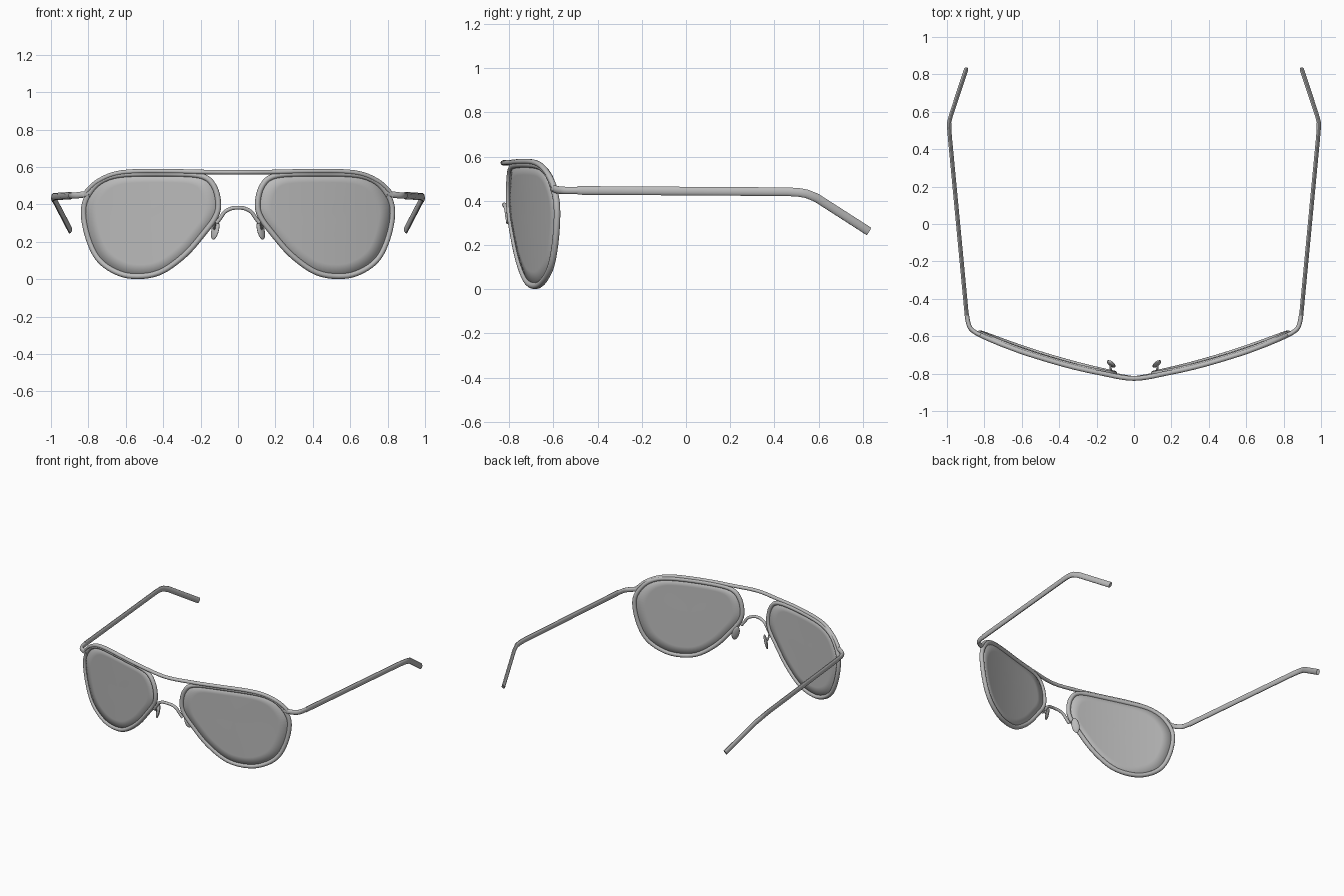
import bpy, bmesh, math
from mathutils import Vector, Matrix

cube = bpy.data.objects.get("Cube")
if cube:
    bpy.data.objects.remove(cube, do_unlink=True)

GREY = (0.5, 0.5, 0.5, 1)
grey = bpy.data.materials.new("satin grey")
grey.use_nodes = True
grey.diffuse_color = GREY
grey.node_tree.nodes["Principled BSDF"].inputs["Base Color"].default_value = GREY


def wrap(x, z):
    """Point on the curved front surface of the glasses."""
    x0 = abs(x)
    return Vector((x, -0.82 + 0.129 * x0 + 0.182 * x0 * x0 + 0.015 * (0.58 - z) / 0.58, z))


def smooth_path(pts, closed=False, steps=5):
    """Catmull-Rom curve through the points."""
    pts = [Vector(p) for p in pts]
    n = len(pts)
    pick = (lambda i: pts[i % n]) if closed else (lambda i: pts[max(0, min(n - 1, i))])
    out = []
    for i in range(n if closed else n - 1):
        a, b, c, d = (pick(i + k) for k in (-1, 0, 1, 2))
        for s in range(steps):
            t = s / steps
            out.append(0.5 * (2 * b + (c - a) * t + (2 * a - 5 * b + 4 * c - d) * t * t
                              + (3 * b - a - 3 * c + d) * t ** 3))
    return out if closed else out + [pts[-1]]


def finish(name, bm, mirror=True):
    bmesh.ops.recalc_face_normals(bm, faces=bm.faces)
    mesh = bpy.data.meshes.new(name)
    bm.to_mesh(mesh)
    bm.free()
    mesh.materials.append(grey)
    mesh.polygons.foreach_set("use_smooth", [True] * len(mesh.polygons))
    mesh.set_sharp_from_angle(angle=math.radians(40))
    obj = bpy.data.objects.new(name, mesh)
    bpy.context.collection.objects.link(obj)
    if mirror:
        obj.modifiers.new("Mirror", "MIRROR").use_mirror_merge = False
    return obj


def tube(name, path, half_w, half_h, ref, closed=False, mirror=True, sides=14):
    """Sweep an oval along a path; half_h is measured towards ref."""
    bm = bmesh.new()
    n = len(path)
    rings = []
    for i, p in enumerate(path):
        before = path[i - 1] if closed or i else p
        after = path[(i + 1) % n] if closed or i < n - 1 else p
        t = ((p - before).normalized() + (after - p).normalized()).normalized()
        side = t.cross(Vector(ref)).normalized()
        up = side.cross(t)
        rings.append([bm.verts.new(p + side * half_w * math.cos(a) + up * half_h * math.sin(a))
                      for a in (2 * math.pi * k / sides for k in range(sides))])
    for i in range(n if closed else n - 1):
        a, b = rings[i], rings[(i + 1) % n]
        for k in range(sides):
            m = (k + 1) % sides
            bm.faces.new((a[k], a[m], b[m], b[k]))
    if not closed:
        bm.faces.new(rings[0])
        bm.faces.new(rings[-1])
    return finish(name, bm, mirror)


# Lens rims
outline = [(0.105, 0.40), (0.125, 0.49), (0.185, 0.548), (0.33, 0.563), (0.6, 0.56),
           (0.72, 0.53), (0.79, 0.465), (0.825, 0.375), (0.808, 0.245), (0.755, 0.12),
           (0.67, 0.048), (0.56, 0.016), (0.42, 0.036), (0.285, 0.13), (0.18, 0.25),
           (0.122, 0.33)]
rim = [wrap(p.x, p.z) for p in smooth_path([wrap(x, z) for x, z in outline], closed=True)]
tube("lens_rims", rim, 0.015, 0.015, (0, 1, 0), closed=True)

# Lenses: concentric rings that follow the wrapped front
bm = bmesh.new()
cx, cz = 0.47, 0.33
loops = [[bm.verts.new(wrap(cx + (p.x - cx) * s, cz + (p.z - cz) * s)) for p in rim]
         for s in (1, 0.8, 0.6, 0.4, 0.2)]
for a, b in zip(loops, loops[1:]):
    for k in range(len(rim)):
        m = (k + 1) % len(rim)
        bm.faces.new((a[k], a[m], b[m], b[k]))
hub = bm.verts.new(wrap(cx, cz))
for k in range(len(rim)):
    bm.faces.new((loops[-1][k], loops[-1][(k + 1) % len(rim)], hub))
lenses = finish("lenses", bm)
thick = lenses.modifiers.new("Solidify", "SOLIDIFY")
thick.thickness = 0.008
thick.offset = 0


def across(half):
    """Mirror a half profile that starts on the centre line."""
    return [wrap(-x, z) for x, z in reversed(half[1:])] + [wrap(x, z) for x, z in half]


# Brow bar over both rims, and the nose bridge
brow = across([(0, 0.572), (0.18, 0.573), (0.36, 0.577), (0.56, 0.576), (0.67, 0.56),
               (0.75, 0.523), (0.80, 0.48), (0.825, 0.445)])
for p in brow:
    p.y -= 0.006
tube("brow_bar", smooth_path(brow), 0.012, 0.013, (0, 1, 0), mirror=False)
bridge = across([(0, 0.382), (0.035, 0.378), (0.07, 0.36), (0.092, 0.33), (0.115, 0.30)])
for p in bridge:
    p.y -= 0.008
tube("nose_bridge", smooth_path(bridge), 0.010, 0.010, (0, 1, 0), mirror=False)

# End pieces curling back from the rims, and the temple arms
UP = (0, 0, 1)
end_piece = [(0.795, -0.605, 0.458), (0.845, -0.582, 0.45), (0.88, -0.548, 0.447),
             (0.895, -0.48, 0.447)]
tube("end_pieces", smooth_path(end_piece), 0.012, 0.017, UP)
arm = [(0.894, -0.49, 0.447), (0.984, 0.46, 0.441), (0.988, 0.51, 0.438),
       (0.988, 0.545, 0.432), (0.976, 0.59, 0.414), (0.897, 0.827, 0.262)]
tube("temple_arms", [Vector(p) for p in arm], 0.011, 0.02, UP)

# Nose pads and their wires
bm = bmesh.new()
turn = (Matrix.Translation((0.122, -0.748, 0.262)) @ Matrix.Rotation(math.radians(-14), 4, "Y")
        @ Matrix.Rotation(math.radians(-45), 4, "Z"))
bmesh.ops.create_uvsphere(bm, u_segments=20, v_segments=12, radius=1,
                          matrix=turn @ Matrix.Diagonal((0.011, 0.026, 0.052, 1)))
finish("nose_pads", bm)
wire = [(0.115, -0.80, 0.33), (0.122, -0.785, 0.30), (0.126, -0.765, 0.275),
        (0.124, -0.748, 0.265)]
tube("pad_wires", smooth_path(wire), 0.006, 0.006, (1, 0, 0), sides=8)
